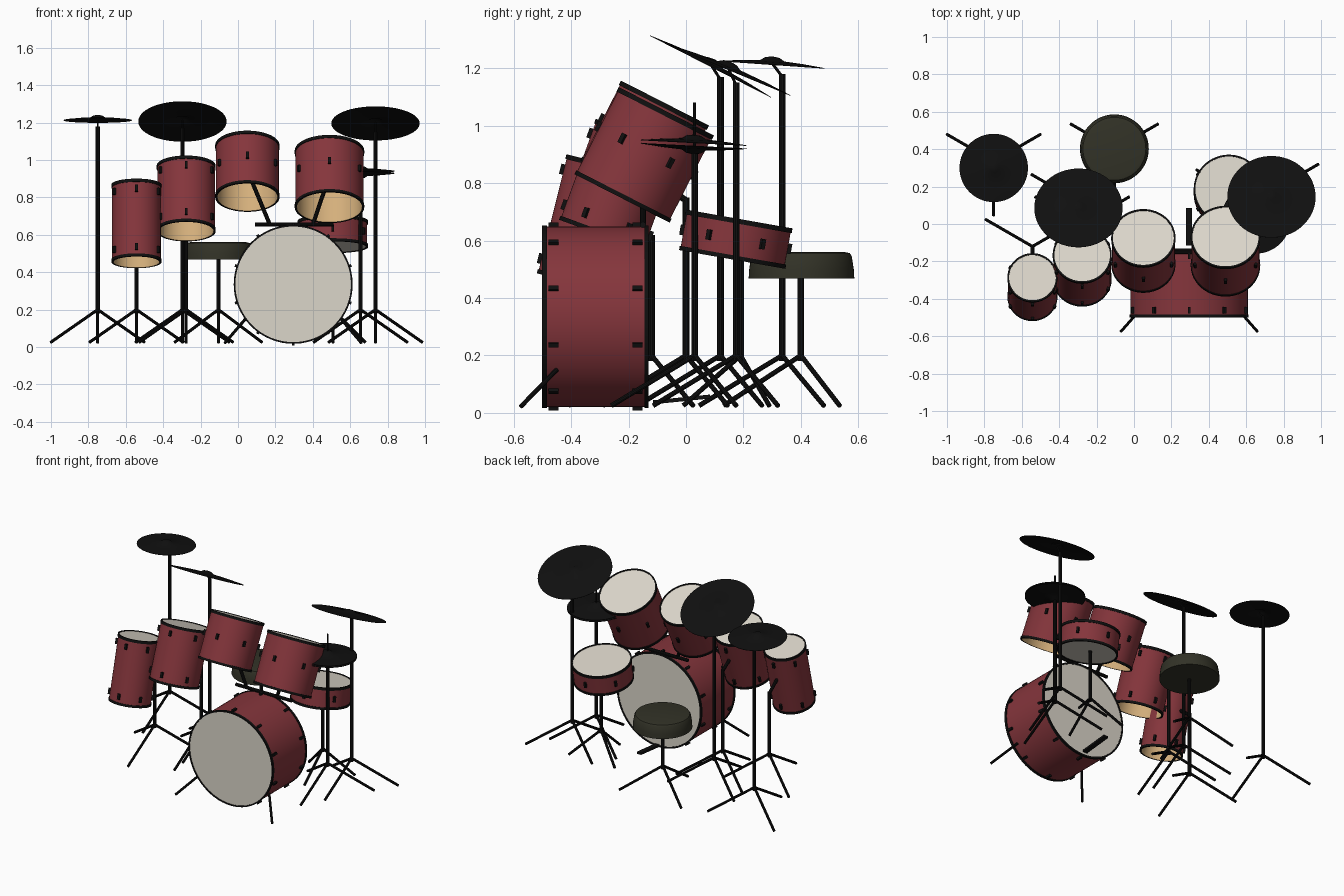
import bpy, bmesh, math
from mathutils import Matrix, Vector

if "Cube" in bpy.data.objects:
    bpy.data.objects.remove(bpy.data.objects["Cube"])


def material(name, rgb):
    m = bpy.data.materials.new(name)
    m.diffuse_color = (*rgb, 1)
    m.use_nodes = True
    m.node_tree.nodes["Principled BSDF"].inputs["Base Color"].default_value = m.diffuse_color
    return m


RED, BLACK, HEAD, TAN, OLIVE = range(5)
MATS = [material("red_shell", (0.235, 0.036, 0.045)),
        material("black_metal", (0.005, 0.005, 0.005)),
        material("drum_head", (0.71, 0.67, 0.59)),
        material("wood_inside", (0.66, 0.43, 0.20)),
        material("olive_seat", (0.032, 0.032, 0.020))]


def finish(name, bm, matrix=Matrix()):
    bmesh.ops.recalc_face_normals(bm, faces=bm.faces[:])
    me = bpy.data.meshes.new(name)
    bm.to_mesh(me)
    bm.free()
    for m in MATS:
        me.materials.append(m)
    ob = bpy.data.objects.new(name, me)
    ob.matrix_world = matrix
    bpy.context.collection.objects.link(ob)
    return ob


def lathe(bm, profile, mats, n=64):
    """Spin (radius, z) points around z; mats gives one colour per segment."""
    rings = []
    for r, z in profile:
        if r == 0:
            rings.append([bm.verts.new((0, 0, z))] * n)
        else:
            rings.append([bm.verts.new((r * math.cos(2 * math.pi * i / n),
                                        r * math.sin(2 * math.pi * i / n), z)) for i in range(n)])
    for a, b, m in zip(rings, rings[1:], mats):
        for i in range(n):
            j = (i + 1) % n
            vs = list(dict.fromkeys((a[i], a[j], b[j], b[i])))
            bm.faces.new(vs).material_index = m


def rod(bm, a, b, r, n=10):
    a, b = Vector(a), Vector(b)
    d = b - a
    mat = Matrix.Translation((a + b) / 2) @ d.to_track_quat('Z', 'Y').to_matrix().to_4x4()
    res = bmesh.ops.create_cone(bm, cap_ends=True, segments=n, radius1=r, radius2=r,
                                depth=d.length, matrix=mat)
    for f in {f for v in res['verts'] for f in v.link_faces}:
        f.material_index = BLACK


def box(bm, size, matrix):
    res = bmesh.ops.create_cube(bm, size=1, matrix=matrix @ Matrix.Diagonal((*size, 1)))
    for f in {f for v in res['verts'] for f in v.link_faces}:
        f.material_index = BLACK


def frame(loc, tilt):
    """Local z leans back toward +y by tilt degrees."""
    return Matrix.Translation(loc) @ Matrix.Rotation(-math.radians(tilt), 4, 'X')


def drum(name, loc, tilt, R, L, rows, lugs=6, closed=False):
    """loc is the centre of the playing head; rows are lug distances below it."""
    bm = bmesh.new()
    h = R + 0.004
    prof = [(0, 0), (R - 0.005, 0), (R - 0.005, 0.004), (h, 0.004), (h, -0.013), (R, -0.013),
            (R, 0.012 - L), (h, 0.012 - L), (h, -L - 0.003), (R - 0.007, -L - 0.003)]
    cols = [HEAD, BLACK, BLACK, BLACK, BLACK, RED, BLACK, BLACK, BLACK]
    if closed:
        prof += [(R - 0.007, -L), (0, -L)]
        cols += [BLACK, HEAD]
    else:
        prof += [(R - 0.007, -0.006), (0, -0.006)]
        cols += [TAN, HEAD]
    lathe(bm, prof, cols)
    for i in range(lugs):
        turn = Matrix.Rotation(2 * math.pi * i / lugs, 4, 'Z')
        for z in rows:
            box(bm, (0.015, 0.018, 0.036), turn @ Matrix.Translation((0, -R - 0.004, -z)))
    return finish(name, bm, frame(loc, tilt))


def stand(name, x, y, top, spread=0.29, extra=()):
    """Tripod with an upright pole; extra holds further (a, b, radius) rods."""
    bm = bmesh.new()
    rod(bm, (x, y, 0.18), (x, y, top), 0.0115)
    for deg in (30, 150, 270):
        a = math.radians(deg)
        rod(bm, (x, y, 0.2),
            (x + spread * math.cos(a), y + spread * math.sin(a), 0.025), 0.0085)
    for a, b, r in extra:
        rod(bm, a, b, r)
    return finish(name, bm)


def cymbal(name, loc, tilt, R, flip=False, bell=0.024):
    bm = bmesh.new()
    prof = [(0, bell), (0.025, bell - 0.004), (0.042, 0.009), (R * 0.6, 0.004), (R, -0.004),
            (R, -0.006), (R * 0.6, 0.001), (0.042, 0.005), (0.025, bell - 0.008), (0, bell - 0.004)]
    lathe(bm, prof, [BLACK] * 9)
    m = frame(loc, tilt)
    if flip:
        m = m @ Matrix.Rotation(math.pi, 4, 'X')
    return finish(name, bm, m)


# Drums
drum("bass_drum", (0.295, -0.497, 0.335), -90, 0.314, 0.364, (0.036, 0.328), 10, True)
drum("rack_tom_left", (0.05, -0.075, 1.075), 27, 0.168, 0.305, (0.145,))
drum("rack_tom_right", (0.489, -0.07, 1.046), 27, 0.182, 0.333, (0.15,))
drum("side_tom_inner", (-0.277, -0.167, 0.966), 20, 0.154, 0.367, (0.05, 0.315))
drum("side_tom_outer", (-0.543, -0.287, 0.864), 14, 0.13, 0.42, (0.05, 0.37))
drum("snare_drum", (0.507, 0.185, 0.671), 10, 0.184, 0.136, (0.068,), 6, True)

# Bass drum spurs
bm = bmesh.new()
for s in (-1, 1):
    rod(bm, (0.295 + s * 0.255, -0.45, 0.15), (0.295 + s * 0.365, -0.575, 0.022), 0.008)
finish("bass_spurs", bm)

# Tom holder on top of the bass drum
bm = bmesh.new()
rod(bm, (0.09, -0.15, 0.655), (0.51, -0.15, 0.655), 0.011)
rod(bm, (0.17, -0.15, 0.655), (0.06, -0.15, 0.92), 0.011)
rod(bm, (0.40, -0.15, 0.655), (0.48, -0.15, 0.89), 0.011)
finish("tom_holder", bm)

# Bass pedal
bm = bmesh.new()
box(bm, (0.032, 0.2, 0.014), Matrix.Translation((0.295, -0.015, 0.047)) @ Matrix.Rotation(0.1, 4, 'X'))
finish("bass_pedal", bm)

# Cymbals and their stands: name, centre, radius, tilt, pole y, pole top
for name, c, R, tilt, py, top in (
        ("splash", (-0.75, 0.30, 1.217), 0.183, 4, 0.335, 1.18),
        ("crash", (-0.297, 0.088, 1.21), 0.236, 27, 0.12, 1.17),
        ("ride", (0.735, 0.147, 1.20), 0.236, 22.5, 0.175, 1.15)):
    cymbal(name + "_cymbal", c, tilt, R)
    stand(name + "_stand", c[0], py, top, extra=[((c[0], py, top - 0.01), c, 0.005)])

# Hi-hat pair
cymbal("hi_hat_top", (0.652, 0.027, 0.945), 3, 0.185)
cymbal("hi_hat_bottom", (0.652, 0.027, 0.924), 3, 0.185, flip=True)
stand("hi_hat_stand", 0.655, 0.03, 0.91,
      extra=[((0.655, 0.03, 0.9), (0.655, 0.03, 1.08), 0.005)])

# Tom, snare and seat stands
stand("inner_tom_stand", -0.277, 0.0, 0.75,
      extra=[((-0.277, 0.0, 0.74), (-0.277, -0.09, 0.80), 0.011)])
stand("outer_tom_stand", -0.543, -0.12, 0.62,
      extra=[((-0.543, -0.12, 0.61), (-0.543, -0.21, 0.68), 0.011)])
stand("snare_stand", 0.507, 0.19, 0.54, 0.2)
stand("seat_stand", -0.105, 0.40, 0.475, 0.27)

# Seat cushion
bm = bmesh.new()
lathe(bm, [(0, 0.468), (0.184, 0.468), (0.182, 0.50), (0.175, 0.545), (0.168, 0.556), (0.15, 0.56), (0, 0.56)],
      [OLIVE] * 6)
finish("seat", bm, Matrix.Translation((-0.105, 0.402, 0)))

# Smooth round surfaces, keep edges sharp
bpy.ops.object.select_all(action='SELECT')
bpy.context.view_layer.objects.active = bpy.data.objects["seat"]
bpy.ops.object.shade_smooth_by_angle(angle=math.radians(35))
